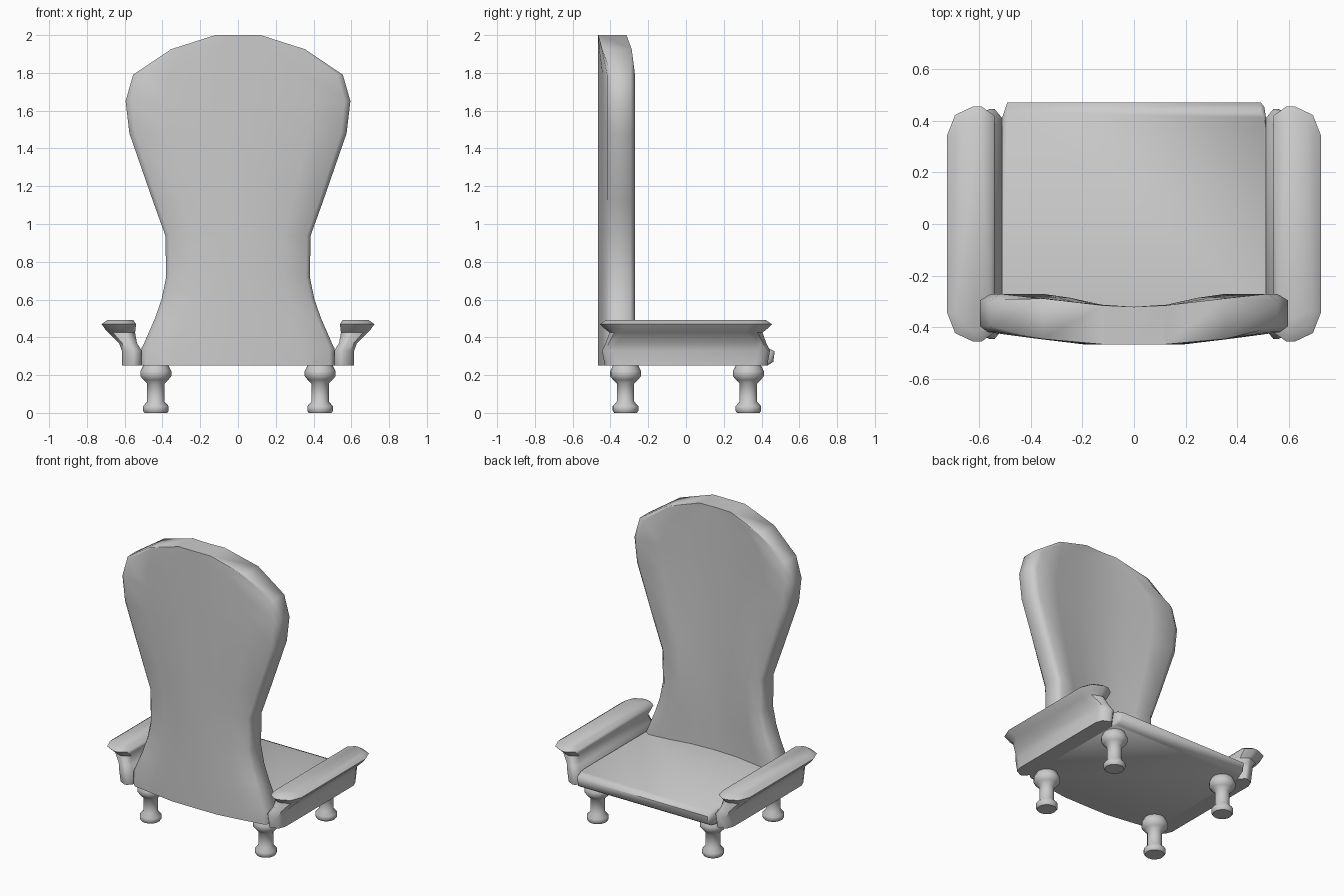
import bpy, bmesh, math

if "Cube" in bpy.data.objects:
    bpy.data.objects.remove(bpy.data.objects["Cube"])


def make(name, verts, faces, angle=50):
    me = bpy.data.meshes.new(name)
    me.from_pydata(verts, [], faces)
    bm = bmesh.new()
    bm.from_mesh(me)
    bmesh.ops.remove_doubles(bm, verts=bm.verts, dist=1e-5)
    bmesh.ops.recalc_face_normals(bm, faces=bm.faces)
    bm.to_mesh(me)
    bm.free()
    ob = bpy.data.objects.new(name, me)
    bpy.context.collection.objects.link(ob)
    bpy.ops.object.select_all(action='DESELECT')
    ob.select_set(True)
    bpy.context.view_layer.objects.active = ob
    bpy.ops.object.shade_smooth_by_angle(angle=math.radians(angle))
    return ob


def loft(name, rings, angle=50):
    """Skin a stack of equal-length closed rings and cap both ends."""
    n = len(rings[0])
    verts = [v for r in rings for v in r]
    faces = [(k * n + i, k * n + (i + 1) % n, (k + 1) * n + (i + 1) % n, (k + 1) * n + i)
             for k in range(len(rings) - 1) for i in range(n)]
    faces += [tuple(range(n)), tuple(range((len(rings) - 1) * n, len(rings) * n))]
    return make(name, verts, faces, angle)


# Backrest: half width per height, with a curved cross-section
outline = [(.25, .51), (.34, .51), (.50, .44), (.60, .405), (.72, .38), (.94, .385),
           (1.12, .45), (1.48, .575), (1.65, .595), (1.79, .555), (1.925, .355), (2.0, .12)]
front = [(0, -.32), (.33, -.312), (.65, -.285), (.93, -.27)]
rear = [(1, -.295), (1, -.395), (.95, -.418), (.65, -.442), (.33, -.465), (0, -.466)]


def curve_y(t, pts):
    for (a, ya), (b, yb) in zip(pts, pts[1:]):
        if t <= b:
            return ya + (yb - ya) * (t - a) / (b - a)
    return pts[-1][1]


rings = []
for z, w in outline:
    s = 1 if z < 1.8 else w / .57          # the crown narrows along the same curve
    half = []
    for t, y in front + rear:
        if s < 1:
            if y > -.33:
                y = curve_y(t * s, front)
            else:
                y = curve_y(t * s, [(0, -.466), (.33, -.465), (.65, -.442), (1, -.41)])
        half.append((t * w, y, z))
    rings.append(half + [(-x, y, z) for x, y, z in half[-2:0:-1]])
loft("backrest", rings, 65)


def chamfered(x0, x1, y0, y1, z, outer, inner):
    """Rectangle ring with chamfers on the x1 (outer) and x0 (inner) corners."""
    (a, b), (c, d) = outer, inner
    return [(x0 + c, y0, z), (x1 - a, y0, z), (x1 - a * .3, y0 + b * .3, z), (x1, y0 + b, z),
            (x1, y1 - b, z), (x1 - a * .3, y1 - b * .3, z), (x1 - a, y1, z), (x0 + c, y1, z),
            (x0, y1 - d, z), (x0, y0 + d, z)]


# Seat cushion with a rounded lip
seat = [(.25, .43), (.27, .462), (.325, .47), (.345, .43)]
loft("seat", [chamfered(-.51, .51, -.39, y, z, (.02, .06), (.02, .06)) for z, y in seat], 60)

# Armrests: upright panel flaring out into a padded top
arm = [(.25, .51, .615, .43), (.33, .51, .615, .445), (.37, .535, .63, .425),
       (.425, .545, .685, .405), (.445, .542, .705, .43), (.47, .54, .722, .455),
       (.493, .555, .69, .42)]
for side, label in ((1, "right"), (-1, "left")):
    rs = []
    for z, x0, x1, y in arm:
        k = (x1 - x0) / .18
        r = chamfered(x0, x1, -y, y, z, (.1 * k, .11 * k), (.05 * k, .035))
        rs.append([(side * px, py, pz) for px, py, pz in r])
    loft("armrest_" + label, rs, 50)

# Turned legs
leg = [(0, .06), (.012, .068), (.035, .068), (.06, .046), (.155, .046), (.175, .066),
       (.195, .082), (.22, .082), (.24, .072), (.255, .066)]
for x in (-.435, .435):
    for y in (-.32, .33):
        loft("leg", [[(x + r * math.cos(i * math.pi / 8), y + r * math.sin(i * math.pi / 8), z)
                      for i in range(16)] for z, r in leg], 50)
